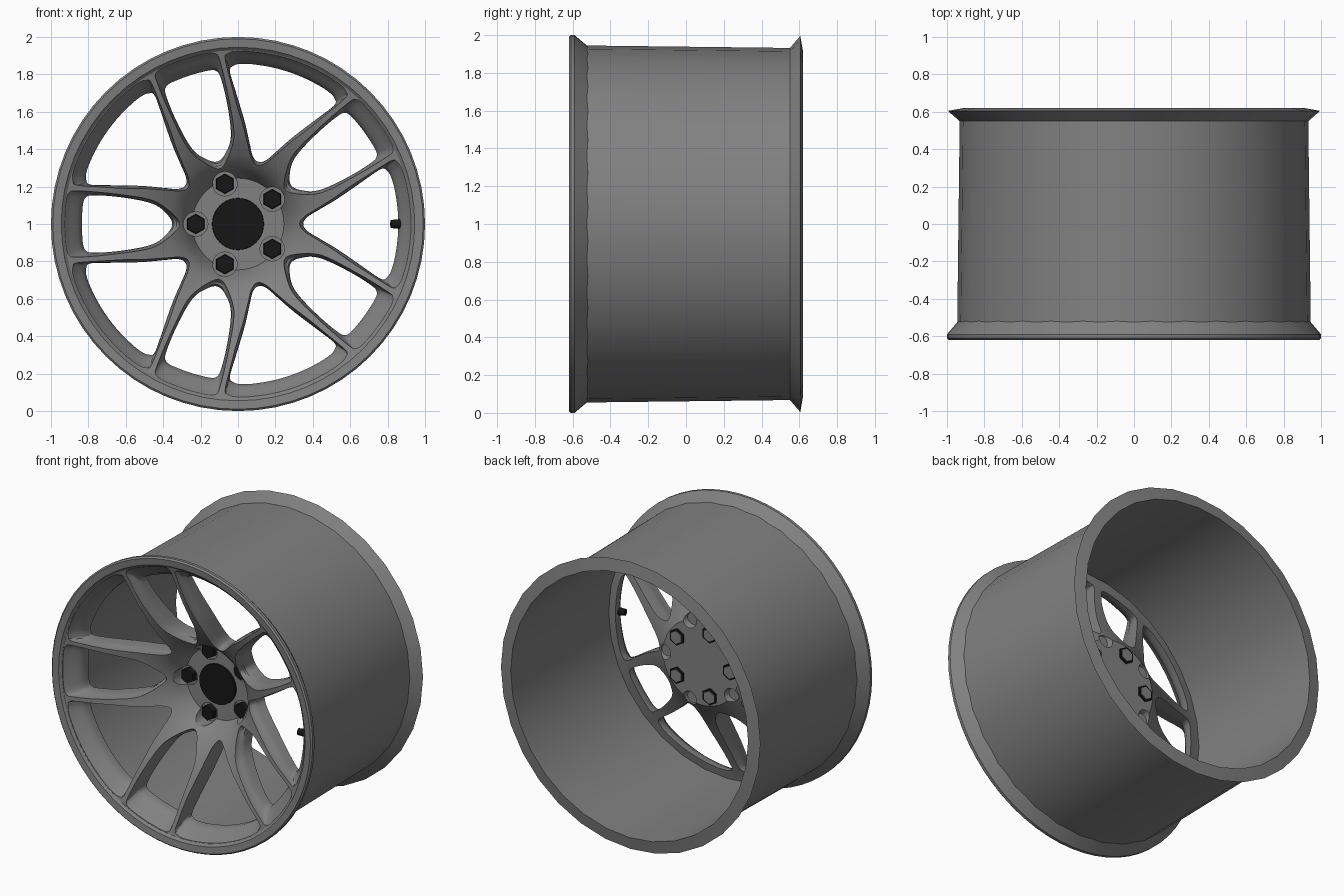
import bpy, bmesh
from math import sin, cos, radians, pi
from mathutils import Vector, Matrix

if "Cube" in bpy.data.objects:
    bpy.data.objects.remove(bpy.data.objects["Cube"])


def material(name, rgb):
    m = bpy.data.materials.new(name)
    m.use_nodes = True
    m.diffuse_color = (*rgb, 1)
    m.node_tree.nodes["Principled BSDF"].inputs["Base Color"].default_value = (*rgb, 1)
    return m


GREY = material("satin grey", (0.22, 0.22, 0.22))
BLACK = material("black", (0.008, 0.008, 0.008))


def place(r, deg, y):
    """Point at a radius and angle about the wheel axle."""
    a = radians(deg)
    return Vector((r * cos(a), y, 1 + r * sin(a)))


def finish(bm, name, mat, angle=30):
    bmesh.ops.remove_doubles(bm, verts=bm.verts, dist=1e-5)
    bmesh.ops.recalc_face_normals(bm, faces=bm.faces)
    me = bpy.data.meshes.new(name)
    bm.to_mesh(me)
    bm.free()
    ob = bpy.data.objects.new(name, me)
    bpy.context.collection.objects.link(ob)
    me.materials.append(mat)
    smooth(ob, angle)
    return ob


def smooth(ob, angle=30):
    bpy.ops.object.select_all(action='DESELECT')
    ob.select_set(True)
    bpy.context.view_layer.objects.active = ob
    bpy.ops.object.shade_smooth_by_angle(angle=radians(angle))


def loft(bm, loops, closed=False):
    """Skin a list of point loops; cap the ends unless the loft closes on itself."""
    rings = [[bm.verts.new(p) for p in loop] for loop in loops]
    n = len(rings[0])
    pairs = list(zip(rings, rings[1:])) + ([(rings[-1], rings[0])] if closed else [])
    for a, b in pairs:
        for i in range(n):
            j = (i + 1) % n
            bm.faces.new((a[i], a[j], b[j], b[i]))
    if not closed:
        bm.faces.new(rings[0])
        bm.faces.new(rings[-1][::-1])


def lathe(name, profile, segments, mat=GREY, closed=True):
    bm = bmesh.new()
    loft(bm, [[place(r, 360 * i / segments, y) for i in range(segments)]
              for r, y in profile], closed)
    return finish(bm, name, mat)


def rod(bm, start, end, r1, r2, sides):
    """Cylinder or cone between two points."""
    d = end - start
    rot = Vector((0, 0, 1)).rotation_difference(d).to_matrix().to_4x4()
    bmesh.ops.create_cone(bm, cap_ends=True, segments=sides, radius1=r1, radius2=r2,
                          depth=d.length,
                          matrix=Matrix.Translation((start + end) / 2) @ rot)


def interp(table, r):
    for (r0, y0), (r1, y1) in zip(table, table[1:]):
        if r <= r1:
            return y0 + (y1 - y0) * max(0, r - r0) / (r1 - r0)
    return table[-1][1]


def spline(pts, steps=4):
    """Closed Catmull-Rom curve."""
    out, n = [], len(pts)
    for i in range(n):
        a, b, c, d = (Vector(pts[(i + k) % n]) for k in (-1, 0, 1, 2))
        for s in range(steps):
            t = s / steps
            out.append(0.5 * (2 * b + (c - a) * t + (2 * a - 5 * b + 4 * c - d) * t * t
                              + (3 * b - 3 * c + d - a) * t ** 3))
    return out


def outline(half):
    """Mirror a half outline of (radius, degrees) about its centre line."""
    return spline(half + [(r, -a) for r, a in half[-2:0:-1]])


# Barrel, with a flared and slightly coned rear lip
lathe("barrel", [(.935, -.53), (.945, -.53), (.932, .55), (.995, .605), (.91, .62),
                 (.91, .55), (.915, -.46), (.935, -.46)], 32)
# Front lip
lathe("front_lip", [(.93, -.6), (.945, -.615), (.99, -.62), (1, -.61), (1, -.59),
                    (.945, -.525), (.925, -.5), (.93, -.55)], 64)

# Spoke face: a dished disc, pierced by five wide and five narrow windows
FRONT = [(.245, -.215), (.27, -.27), (.31, -.335), (.37, -.385), (.45, -.435), (.53, -.477),
         (.6, -.507), (.68, -.537), (.76, -.56), (.84, -.577), (.935, -.6)]
BACK = [(.94, -.47), (.85, -.45), (.7, -.395), (.6, -.35), (.5, -.3), (.42, -.255),
        (.36, -.215), (.29, -.165), (.05, -.165)]
face = lathe("spoke_face", [(.05, -.215)] + FRONT + BACK, 80, closed=False)

WIDE_POCKET = [(.925, 0), (.925, 9), (.925, 17.5), (.915, 21), (.875, 22.4), (.65, 18.9),
               (.5, 14), (.43, 11), (.37, 7.5), (.338, 3.5), (.33, 0)]
WIDE_HOLE = [(.857, 0), (.857, 9), (.857, 16), (.847, 19.5), (.81, 21), (.65, 17.5),
             (.5, 12.5), (.43, 9.5), (.38, 6.5), (.355, 3), (.35, 0)]
SLIM_POCKET = [(.927, 0), (.927, 4), (.927, 8.5), (.915, 10.8), (.875, 11.7), (.65, 14),
               (.5, 15.5), (.43, 14.3), (.37, 10.5), (.325, 5), (.312, 0)]
SLIM_HOLE = [(.835, 0), (.835, 4), (.835, 8), (.825, 10), (.79, 11.2), (.65, 12.8),
             (.5, 13.6), (.43, 12), (.385, 8), (.36, 4), (.352, 0)]

bm = bmesh.new()
for k in range(5):
    for turn, pocket, hole in ((0, WIDE_POCKET, WIDE_HOLE), (36, SLIM_POCKET, SLIM_HOLE)):
        outer, inner = outline(pocket), outline(hole)
        loops = []
        for t, depth, fixed in ((0, 0, -.8), (0, .004, None), (.4, .04, None),
                                (.75, .055, None), (1, .09, None), (1, 0, .1)):
            loop = []
            for p, q in zip(outer, inner):
                r, a = p.lerp(q, t)
                y = interp(FRONT, r) + depth if fixed is None else fixed
                loop.append(place(r, a + turn + 72 * k, y))
            loops.append(loop)
        loft(bm, loops)
    # bolt seats in front, scallops behind
    a = 36 + 72 * k
    rod(bm, place(.226, a, -.7), place(.226, a, -.2), .065, .065, 24)
    rod(bm, place(.285, a + 36, -.2), place(.285, a + 36, -.1), .04, .075, 20)
cutter = finish(bm, "window_cutter", GREY)
cutter.hide_render = True

mod = face.modifiers.new("windows", 'BOOLEAN')
mod.operation = 'DIFFERENCE'
mod.solver = 'EXACT'
mod.object = cutter
bpy.context.view_layer.objects.active = face
bpy.ops.object.modifier_apply(modifier=mod.name)
bpy.data.objects.remove(cutter)
smooth(face, 32)

# Centre cap
bm = bmesh.new()
rod(bm, place(0, 0, -.2), place(0, 0, -.228), .14, .137, 48)
finish(bm, "centre_cap", BLACK)

# Wheel bolts: dark heads in front, dark hexagons with grey ends behind
bolts, ends = bmesh.new(), bmesh.new()
for k in range(5):
    a = 36 + 72 * k
    rod(bolts, place(.226, a, -.19), place(.226, a, -.235), .055, .05, 6)
    rod(bolts, place(.226, a, -.18), place(.226, a, -.155), .058, .058, 6)
    rod(ends, place(.226, a, -.17), place(.226, a, -.15), .044, .044, 6)
finish(bolts, "wheel_bolts", BLACK)
finish(ends, "bolt_ends", GREY)

# Valve stem with its cap
bm = bmesh.new()
rod(bm, place(.915, 0, -.49), place(.86, 0, -.5), .016, .016, 12)
rod(bm, place(.868, 0, -.498), place(.818, 0, -.508), .027, .022, 12)
finish(bm, "valve_stem", BLACK)
